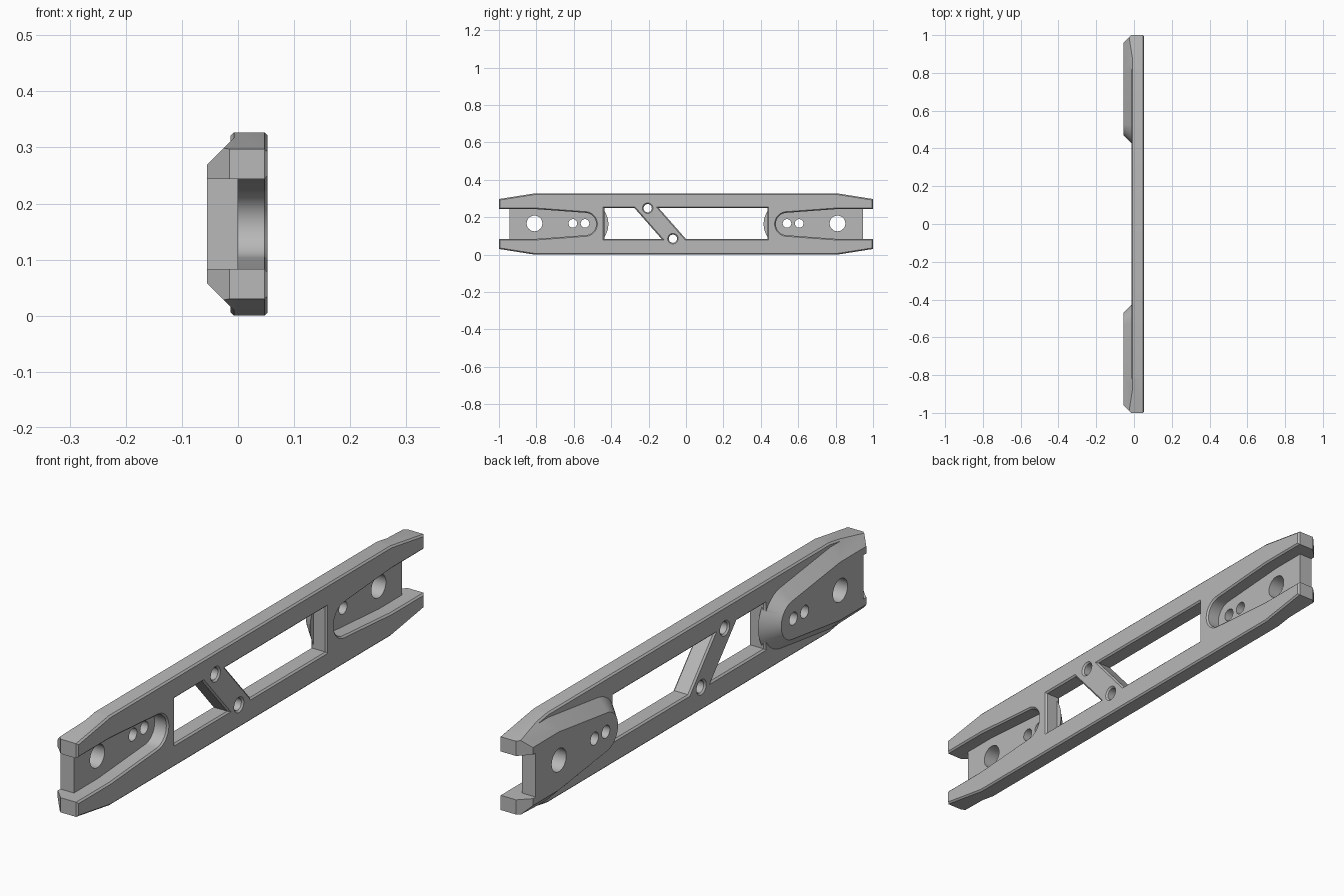
import bpy, bmesh, math
from mathutils import Vector

cube = bpy.data.objects.get("Cube")
if cube:
    bpy.data.objects.remove(cube, do_unlink=True)

metal = bpy.data.materials.new("plain_grey")
metal.use_nodes = True
grey = (0.48, 0.48, 0.48, 1)
metal.diffuse_color = grey
metal.node_tree.nodes["Principled BSDF"].inputs["Base Color"].default_value = grey

MID = 0.1635               # height of the long axis
BACK, FACE = -0.013, 0.053  # plate thickness range along x
PAD = -0.055               # outer face of the end pads
EDGE = 0.006               # small chamfer


def loft(name, levels):
    """Solid through matching (y, z) outlines placed at increasing x."""
    bm = bmesh.new()
    rings = [[bm.verts.new((x, y, z)) for y, z in pts] for x, pts in levels]
    for a, b in zip(rings, rings[1:]):
        for i in range(len(a)):
            j = (i + 1) % len(a)
            bm.faces.new((a[i], a[j], b[j], b[i]))
    bm.faces.new(rings[0])
    bm.faces.new(rings[-1])
    bmesh.ops.recalc_face_normals(bm, faces=bm.faces)
    mesh = bpy.data.meshes.new(name)
    bm.to_mesh(mesh)
    bm.free()
    mesh.materials.append(metal)
    ob = bpy.data.objects.new(name, mesh)
    bpy.context.collection.objects.link(ob)
    return ob


def offset(pts, d):
    """Move a counter-clockwise outline outward by d with mitred corners."""
    out = []
    for i, p in enumerate(pts):
        p = Vector(p)
        e1 = (p - Vector(pts[i - 1])).normalized()
        e2 = (Vector(pts[(i + 1) % len(pts)]) - p).normalized()
        n1, n2 = Vector((e1.y, -e1.x)), Vector((e2.y, -e2.x))
        out.append(tuple(p + (n1 + n2) * d / (1 + n1.dot(n2))))
    return out


def combine(target, tool, operation):
    mod = target.modifiers.new("combine", 'BOOLEAN')
    mod.operation, mod.solver, mod.object = operation, 'EXACT', tool
    bpy.context.view_layer.objects.active = target
    bpy.ops.object.modifier_apply(modifier=mod.name)
    bpy.data.objects.remove(tool, do_unlink=True)


def tongue(side, r, half, end):
    """Tapered outline with a rounded inner end, open end outward."""
    cy, wide = 0.54, 0.81
    a = math.asin((half - r) / (wide - cy))
    start, sweep, n = math.pi / 2 + a, math.pi - 2 * a, 24
    pts = [(end, MID + half), (wide, MID + half)]
    for i in range(n + 1):
        t = start + sweep * i / n
        pts.append((cy + r * math.cos(t), MID + r * math.sin(t)))
    pts += [(wide, MID - half), (end, MID - half)]
    return [(side * y, z) for y, z in pts]


def circle(y, z, r, n=32):
    return [(y + r * math.cos(2 * math.pi * i / n),
             z + r * math.sin(2 * math.pi * i / n)) for i in range(n)]


def cut_chamfered(target, pts):
    """Through opening with a small chamfer on both faces."""
    over = EDGE + 0.01
    wide = offset(pts, over)
    tool = loft("opening_cutter", [(BACK - 0.01, wide), (BACK + EDGE, pts),
                                   (FACE - EDGE, pts), (FACE + 0.01, wide)])
    combine(target, tool, 'DIFFERENCE')


# Long plate with tapered ends and chamfered rims
outline = [(-1, 0.03), (-0.81, 0), (0.81, 0), (1, 0.03),
           (1, 0.297), (0.81, 0.327), (-0.81, 0.327), (-1, 0.297)]
small = offset(outline, -EDGE)
bar = loft("mounting_bar", [(BACK, small), (BACK + EDGE, outline),
                            (FACE - EDGE, outline), (FACE, small)])

# Window openings either side of the diagonal strut
LOW, HIGH = 0.083, 0.248
cut_chamfered(bar, [(-0.437, LOW), (-0.13, LOW), (-0.275, HIGH), (-0.437, HIGH)])
cut_chamfered(bar, [(0, LOW), (0.435, LOW), (0.435, HIGH), (-0.145, HIGH)])

# Strut screw holes
for y, z in ((-0.205, 0.248), (-0.07, 0.085)):
    cut_chamfered(bar, circle(y, z, 0.022))

for side in (-1, 1):
    # Raised pad with sloping sides, trimmed to the plate outline
    grow = -PAD
    pad = loft("end_pad", [(PAD, tongue(side, 0.07, 0.106, 0.96)),
                           (0, tongue(side, 0.07 + grow, 0.106 + grow, 0.96 + grow))])
    trim = loft("trim", [(-0.1, outline), (0.1, outline)])
    combine(pad, trim, 'INTERSECT')
    combine(bar, pad, 'UNION')

    # Recess on the face, open at the end
    over = EDGE + 0.01
    recess = loft("recess", [(0, tongue(side, 0.06, 0.08, 1.1)),
                             (FACE - EDGE, tongue(side, 0.06, 0.08, 1.1)),
                             (FACE + 0.01, tongue(side, 0.06 + over, 0.08 + over, 1.1))])
    combine(bar, recess, 'DIFFERENCE')

    # Notch through the end of the recess floor
    ya, yb = side * 0.945, side * 1.1
    box = [(ya, MID - 0.08), (yb, MID - 0.08), (yb, MID + 0.08), (ya, MID + 0.08)]
    combine(bar, loft("notch", [(-0.1, box), (0.02, box)]), 'DIFFERENCE')

    # Bolt holes
    for y, r in ((0.81, 0.042), (0.605, 0.023), (0.54, 0.023)):
        ring = circle(side * y, MID + 0.003, r)
        combine(bar, loft("bolt_hole", [(-0.1, ring), (0.1, ring)]), 'DIFFERENCE')

bpy.ops.object.select_all(action='DESELECT')
bar.select_set(True)
bpy.context.view_layer.objects.active = bar
bpy.ops.object.shade_smooth_by_angle(angle=math.radians(25))
